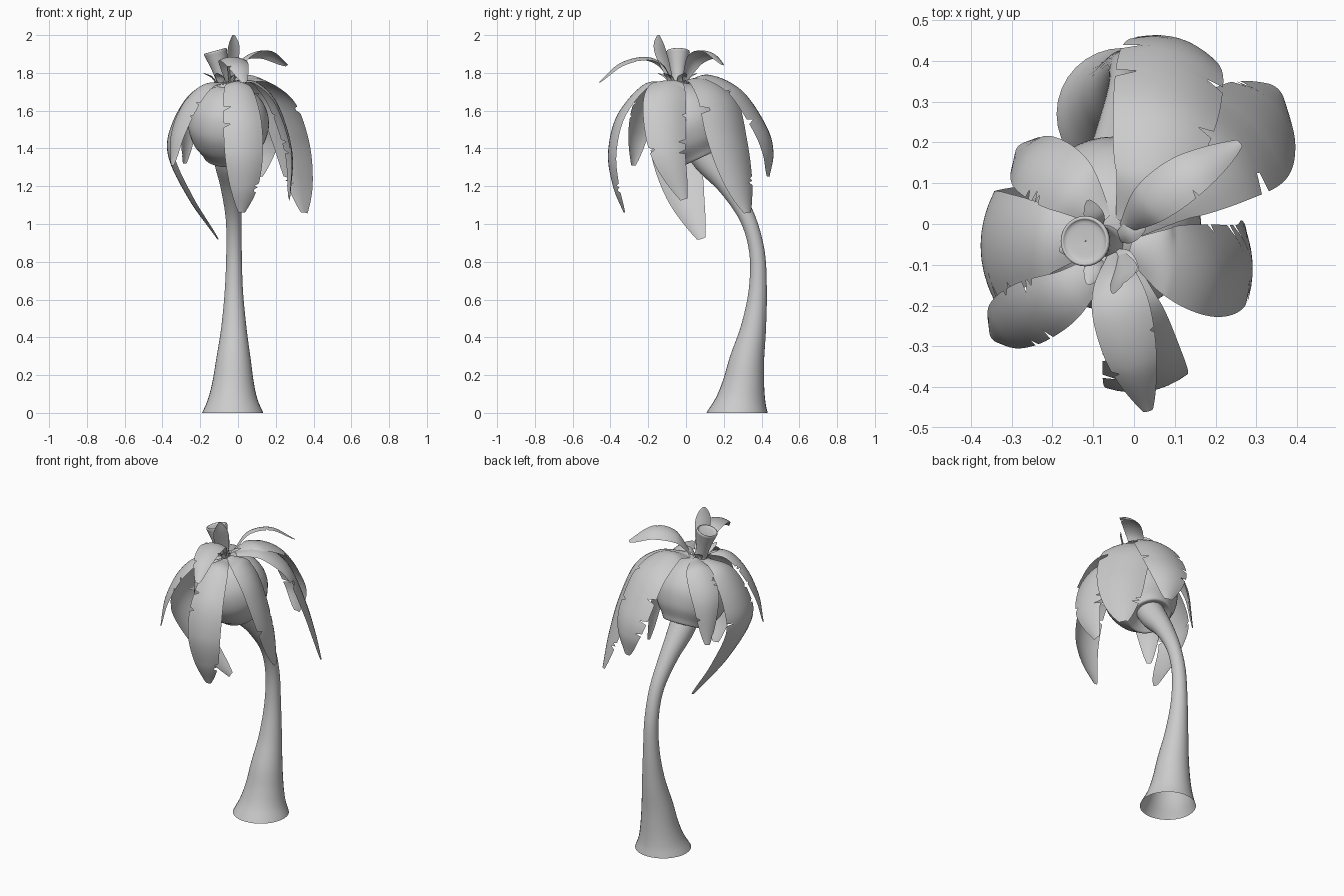
import bpy, bmesh, math, random
from mathutils import Vector

if "Cube" in bpy.data.objects:
    bpy.data.objects.remove(bpy.data.objects["Cube"])

random.seed(4)


def spline(pts, n):
    """Catmull-Rom resampling of points of any dimension."""
    p = [Vector(q) for q in pts]
    p = [2 * p[0] - p[1]] + p + [2 * p[-1] - p[-2]]
    out = []
    for k in range(n + 1):
        s = k / n * (len(pts) - 1)
        i = min(int(s), len(pts) - 2)
        t = s - i
        a, b, c, d = p[i:i + 4]
        out.append(0.5 * (2 * b + (c - a) * t + (2 * a - 5 * b + 4 * c - d) * t * t
                          + (3 * b - a - 3 * c + d) * t ** 3))
    return out


def finish(name, bm, angle=60):
    bmesh.ops.recalc_face_normals(bm, faces=bm.faces)
    me = bpy.data.meshes.new(name)
    bm.to_mesh(me)
    bm.free()
    ob = bpy.data.objects.new(name, me)
    bpy.context.collection.objects.link(ob)
    bpy.context.view_layer.objects.active = ob
    ob.select_set(True)
    bpy.ops.object.shade_smooth_by_angle(angle=math.radians(angle))
    ob.select_set(False)
    return ob


def tube(name, pts, n, axis=None, sides=32):
    """Round tube through (x, y, z, radius) points; rings follow the path or a fixed axis."""
    path = spline(pts, n)
    bm = bmesh.new()
    rings = []
    for k, q in enumerate(path):
        t = axis or (path[min(k + 1, n)] - path[max(k - 1, 0)]).to_3d().normalized()
        if not axis:  # rings lie flat at the foot and turn with the path higher up
            t = Vector((0, 0, 1)).lerp(t, min(1, k / n * 2.5)).normalized()
        u = Vector((0, 1, 0)).cross(t).normalized()
        v = t.cross(u)
        r = max(q[3], 0.001)
        rings.append([bm.verts.new(q.to_3d() + r * (u * math.cos(a) + v * math.sin(a)))
                      for a in (2 * math.pi * j / sides for j in range(sides))])
    for A, B in zip(rings, rings[1:]):
        for j in range(sides):
            i = (j + 1) % sides
            bm.faces.new((A[j], A[i], B[i], B[j]))
    return finish(name, bm)


def leaf(name, pts, half, side=None, arch=0.25, notches=4, rows=80, cols=8):
    """Arched leaf blade along a path, with thin torn slits in its edges."""
    path = spline(pts, rows)
    chord = path[-1] - path[0]
    side = Vector(side or (-chord.y, chord.x, 0)).normalized()
    slits = {(random.randint(rows // 3, rows - 5), random.choice((-1, 1))): random.uniform(.6, .85)
             for _ in range(notches)}
    if (path[1] - path[0]).cross(side).z < 0:
        side = -side
    bm = bmesh.new()
    grid = []
    for k, q in enumerate(path):
        t = k / rows
        tan = (path[min(k + 1, rows)] - path[max(k - 1, 0)]).normalized()
        s = (side - tan * side.dot(tan)).normalized()
        nor = tan.cross(s)  # upper side of the blade
        w = half * max(math.sin(math.pi * (0.04 + 0.93 * t ** 1.08)), 0.02) ** 0.75
        row = []
        for j in range(cols + 1):
            x = 2 * j / cols - 1
            cut = slits.get((k, 1 if x > 0 else -1), 1)
            x *= cut
            row.append(bm.verts.new(q + s * w * x - nor * arch * w * x * x))
        grid.append(row)
    for A, B in zip(grid, grid[1:]):
        for j in range(cols):
            bm.faces.new((A[j], A[j + 1], B[j + 1], B[j]))
    return finish(name, bm, 80)


# Leaning trunk, flared and open at the foot
tube("trunk", [(-.028, .27, 0, .162), (-.028, .288, .07, .132), (-.026, .304, .16, .11),
               (-.024, .322, .28, .092), (-.022, .357, .45, .067), (-.022, .38, .65, .048),
               (-.021, .376, .85, .041), (-.023, .326, 1.03, .042), (-.038, .225, 1.2, .055),
               (-.05, .12, 1.33, .075), (-.05, .06, 1.42, .078)], 60)

# Round crown bulb, tilted along the trunk, with a lip underneath
axis = Vector((0, -.42, .9)).normalized()
centre = Vector((-.05, 0, 1.53))
profile = [(-.15, .05), (-.185, .1), (-.195, .125), (-.165, .145), (-.1, .19), (0, .215),
           (.1, .19), (.17, .13), (.205, .06), (.212, 0)]
tube("crown_bulb", [(*(centre + axis * a), r) for a, r in profile], 45, axis, 40)

# Cut stem on top with a slightly dished end
stem_axis = Vector((-.26, 0, .96)).normalized()
foot = Vector((-.06, -.042, 1.69))
tube("top_stem", [(*(foot + stem_axis * a), r) for a, r in
                  [(0, .06), (.06, .038), (.13, .042), (.2, .056), (.228, .062),
                   (.235, .056), (.228, .045), (.225, 0)]], 35, stem_axis, 28)

# Big drooping leaves: path, half width, sideways direction
big = {
    "back_leaf": ([(-.02, 0, 1.75), (.04, .12, 1.79), (.08, .285, 1.71), (.1, .415, 1.52),
                   (.11, .455, 1.38), (.11, .44, 1.25)], .135, None),
    "back_right_leaf": ([(-.01, -.01, 1.76), (.1, .1, 1.77), (.22, .19, 1.67), (.3, .24, 1.46),
                         (.34, .29, 1.24), (.355, .33, 1.06)], .148, None),
    "right_leaf": ([(-.01, -.06, 1.76), (.1, -.09, 1.75), (.21, -.11, 1.63), (.285, -.09, 1.38),
                    (.275, -.01, 1.13)], .115, None),
    "front_leaf": ([(-.02, -.09, 1.75), (0, -.22, 1.74), (.025, -.36, 1.58), (.035, -.41, 1.38),
                    (.035, -.385, 1.2), (.02, -.33, 1.06)], .105, None),
    "front_left_leaf": ([(-.06, -.08, 1.75), (-.17, -.175, 1.74), (-.265, -.225, 1.64),
                         (-.33, -.26, 1.48), (-.35, -.28, 1.31)], .08, None),
    "left_leaf": ([(-.08, -.03, 1.74), (-.24, -.04, 1.7), (-.35, -.05, 1.53), (-.37, -.05, 1.36),
                   (-.26, 0, 1.13), (-.11, .08, .92)], .135, (0, 1, 0)),
    "back_left_leaf": ([(-.07, .01, 1.75), (-.165, .1, 1.73), (-.26, .165, 1.58),
                        (-.285, .19, 1.32)], .085, None),
}
for name, (pts, half, side) in big.items():
    leaf(name, pts, half, side, notches=5)

# Smaller raised leaves around the stem
leaf("upper_right_leaf", [(-.03, -.01, 1.76), (.03, .05, 1.88), (.14, .13, 1.91),
                          (.26, .2, 1.84)], .062, side=(-.6, .77, -.35), notches=1)
leaf("upper_front_leaf", [(-.05, -.07, 1.75), (-.045, -.13, 1.85), (-.03, -.22, 1.885),
                          (0, -.35, 1.85), (.035, -.46, 1.75)], .072, notches=2)
leaf("upright_leaf", [(-.04, -.07, 1.74), (-.035, -.11, 1.86), (-.03, -.135, 1.94),
                      (-.025, -.145, 2.0)], .045, side=(1, 1, 0), notches=0)

# Tiny sepals at the base of the stem
for i, a in enumerate((-40, 20, 110, 190, 250)):
    d = Vector((math.cos(math.radians(a)), math.sin(math.radians(a)), 0))
    c = Vector((-.075, -.045, 0))
    leaf(f"sepal_{i + 1}", [c + d * .03 + Vector((0, 0, 1.73)), c + d * .06 + Vector((0, 0, 1.78)),
                            c + d * .11 + Vector((0, 0, 1.8))], .025, notches=0, rows=14, cols=4)
